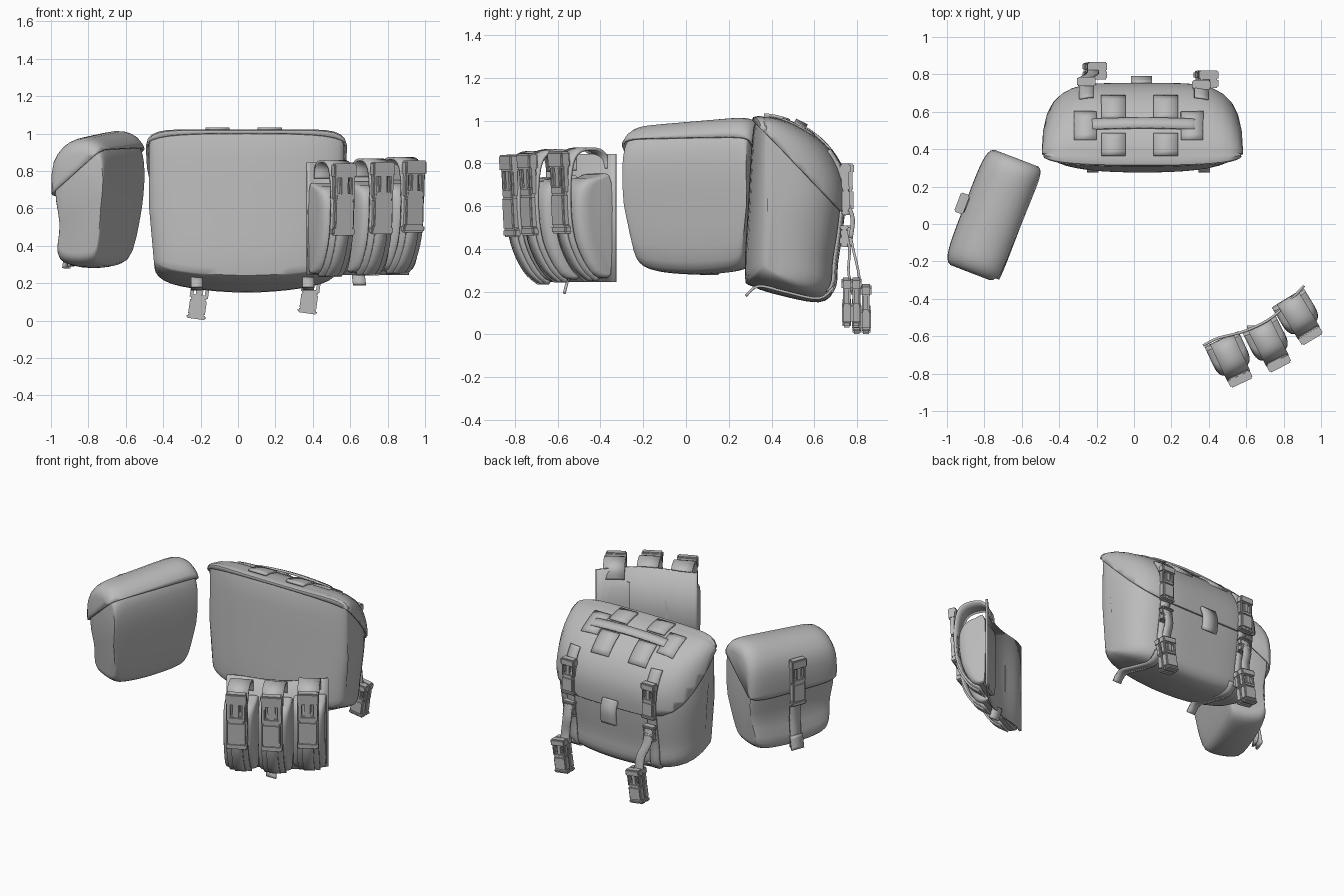
import bpy, bmesh, math
from mathutils import Vector, Matrix
from mathutils.bvhtree import BVHTree

cube = bpy.data.objects.get("Cube")
if cube:
    bpy.data.objects.remove(cube)

canvas = bpy.data.materials.new("canvas_grey")
canvas.use_nodes = True
GREY = (0.5, 0.5, 0.5, 1)
canvas.diffuse_color = GREY
canvas.node_tree.nodes["Principled BSDF"].inputs["Base Color"].default_value = GREY


def finish(name, bm, thick=0, angle=40):
    """Turn a bmesh into a smooth shaded object."""
    mesh = bpy.data.meshes.new(name)
    bm.to_mesh(mesh)
    bm.free()
    mesh.materials.append(canvas)
    ob = bpy.data.objects.new(name, mesh)
    bpy.context.collection.objects.link(ob)
    if thick:
        mod = ob.modifiers.new("thickness", 'SOLIDIFY')
        mod.thickness = thick
        mod.offset = 0
    bpy.ops.object.select_all(action='DESELECT')
    ob.select_set(True)
    bpy.context.view_layer.objects.active = ob
    bpy.ops.object.shade_smooth_by_angle(angle=math.radians(angle))


def frame(x, y, degrees, z=0):
    """Local x runs across, local y points outward at the given heading."""
    a = math.radians(degrees)
    across, out = (math.sin(a), -math.cos(a)), (math.cos(a), math.sin(a))
    return Matrix(((across[0], out[0], 0, x), (across[1], out[1], 0, y),
                   (0, 0, 1, z), (0, 0, 0, 1)))


def curve(pts, steps=3, closed=False):
    """Catmull-Rom curve through the points."""
    pts = [Vector(p) for p in pts]
    n = len(pts)
    pick = (lambda i: pts[i % n]) if closed else (lambda i: pts[min(max(i, 0), n - 1)])
    result = []
    for i in range(n if closed else n - 1):
        a, b, c, d = (pick(i + k) for k in (-1, 0, 1, 2))
        for s in range(steps):
            t = s / steps
            result.append(0.5 * (2 * b + (c - a) * t + (2 * a - 5 * b + 4 * c - d) * t * t
                                 + (3 * b - a - 3 * c + d) * t ** 3))
    return result if closed else result + [pts[-1]]


def bag(name, profile, half, place, anchor, mid, depth_floor, height_floor=0.84,
        bow=0, lift=0, drop=0, taper=0, grow=0, cut=None):
    """Loft a side profile across the width, rounding both ends.
    bow sets the near face back at the ends, lift raises the base there,
    drop lowers the top toward the first end, taper narrows the base."""
    bm = bmesh.new()
    ring_pts = curve(profile, 3, True)
    rings, n = [], 10
    for i in range(-n, n + 1):
        t = math.sin(i / n * math.pi / 2)
        sy = depth_floor + (1 - depth_floor) * max(0, 1 - abs(t) ** 5) ** 0.5
        sz = height_floor + (1 - height_floor) * max(0, 1 - abs(t) ** 10) ** 0.5
        ring = []
        for p in ring_pts:
            below, above = max(0, mid - p.y), max(0, p.y - mid)
            x = t * half * (1 - taper * below)
            y = anchor + (p.x - anchor) * sy + bow * t * t * max(0, anchor - p.x)
            z = mid + (p.y - mid) * sz + lift * t * t * below - drop * (1 - t) / 2 * above
            ring.append(bm.verts.new((x, y, z)))
        rings.append(ring)
    m = len(ring_pts)
    for a, b in zip(rings, rings[1:]):
        for j in range(m):
            bm.faces.new((a[j], a[(j + 1) % m], b[(j + 1) % m], b[j]))
    for end in (rings[0], rings[-1]):
        bm.faces.new(end)
    bmesh.ops.recalc_face_normals(bm, faces=bm.faces)
    bm.normal_update()
    if grow:
        for v, normal in [(v, v.normal.copy()) for v in bm.verts]:
            v.co += normal * grow
    if cut:
        (y1, z1), (y2, z2) = cut
        bmesh.ops.bisect_plane(bm, geom=bm.verts[:] + bm.edges[:] + bm.faces[:],
                               plane_co=(0, y1, z1), plane_no=(0, z1 - z2, y2 - y1),
                               clear_inner=True)
    bm.transform(place)
    tree = BVHTree.FromBMesh(bm)
    finish(name, bm, 0.012 if cut else 0)
    return tree


def ribbon(name, pts, across, width, thick=0.012, place=Matrix(), drape=None):
    """Flat webbing along a path; drape = (surface, direction) lays it on a surface."""
    bm = bmesh.new()
    rows = []
    for p in curve(pts, 4):
        row = [place @ (p + Vector(across) * width * s / 2) for s in (-1, 0, 1)]
        if drape:
            d = Vector(drape[1])
            hits = [drape[0].ray_cast(q - d * 3, d)[0] for q in row]
            if None in hits:
                continue
            row = [q - d * thick for q in hits]
        rows.append([bm.verts.new(q) for q in row])
    for a, b in zip(rows, rows[1:]):
        for j in (0, 1):
            bm.faces.new((a[j], a[j + 1], b[j + 1], b[j]))
    bmesh.ops.recalc_face_normals(bm, faces=bm.faces)
    finish(name, bm, thick)


def buckle(name, place, height, width):
    """Side release buckle: strap bar, three prongs, socket and ridge."""
    bm = bmesh.new()
    parts = [(0, 0.4, 1, 0.2, 0.05), (0, 0.2, 0.36, 0.3, 0.03), (0, -0.22, 0.86, 0.4, 0.045),
             (0, -0.46, 1, 0.1, 0.04), (0, 0.02, 0.8, 0.12, 0.04)]
    parts += [(s * 0.38, 0.16, 0.18, 0.36, 0.035) for s in (-1, 1)]
    for x, z, w, h, d in parts:
        m = Matrix.Translation((x * width, 0, z * height)) @ Matrix.Diagonal(
            (w * width, d, h * height, 1))
        bmesh.ops.create_cube(bm, size=1, matrix=m)
    bmesh.ops.bevel(bm, geom=bm.edges[:], offset=0.007, segments=2, affect='EDGES')
    bm.transform(place)
    finish(name, bm)


X, Y, Z = (1, 0, 0), (0, 1, 0), (0, 0, 1)

# Backpack body and lid
pack = frame(0.045, 0, 90)
pack_profile = [(0.315, 0.965), (0.36, 1.0), (0.47, 0.98), (0.6, 0.91), (0.69, 0.81),
                (0.735, 0.68), (0.725, 0.5), (0.70, 0.32), (0.69, 0.2), (0.62, 0.15),
                (0.45, 0.18), (0.31, 0.225), (0.275, 0.28), (0.29, 0.6)]
pack_shape = dict(half=0.52, place=pack, anchor=0.37, mid=0.6, depth_floor=0.22,
                  bow=0.35, lift=0.14, taper=0.12)
body = bag("backpack_body", pack_profile, **pack_shape)
lid = bag("backpack_lid", pack_profile, grow=0.012, cut=((0.33, 0.985), (0.74, 0.56)), **pack_shape)

# Webbing and carry handle on the lid
down, forward = (0, 0, -1), (0, -1, 0)
for side, x in (("right", -0.11), ("left", 0.17)):
    for row, y in (("rear", 0.625), ("front", 0.425)):
        ribbon(f"lid_webbing_{row}_{side}", [(x, y - 0.06, 0), (x, y + 0.06, 0)], X, 0.13,
               0.014, drape=(lid, down))
for side, x in (("right", -0.26), ("left", 0.31)):
    ribbon(f"handle_patch_{side}", [(x, 0.45, 0), (x, 0.6, 0)], X, 0.12, 0.01, drape=(lid, down))
ribbon("carry_handle", [(-0.23, 0.53, 0.965), (-0.18, 0.535, 0.98), (0.05, 0.54, 0.99),
                        (0.28, 0.535, 0.98), (0.33, 0.53, 0.965)], (0, 0.9, -0.45), 0.06, 0.014)
ribbon("lid_tab", [(0.04, 0.755, 0.61), (0.04, 0.78, 0.54), (0.04, 0.77, 0.45)], X, 0.11, 0.02)

# Closing straps with buckles and hanging strap ends
for side, x, end_x, hang in (("right", -0.255, -0.22, 0.82), ("left", 0.36, 0.375, 0.775)):
    ribbon(f"lid_strap_{side}", [(x, 0, z) for z in (0.86, 0.78, 0.7, 0.6)], X, 0.075,
           0.014, drape=(lid, forward))
    ribbon(f"lower_strap_{side}", [(x, 0, z) for z in (0.58, 0.45, 0.33, 0.2)], X, 0.06,
           drape=(body, forward))
    near = 0.762 if x < 0 else 0.745
    buckle(f"lid_buckle_{side}", frame(x, near, 90, 0.68), 0.24, 0.1)
    buckle(f"strap_adjuster_{side}", frame(x, near - 0.005, 90, 0.46), 0.1, 0.09)
    ribbon(f"hanging_strap_{side}", [(x, near, 0.5), (x, near + 0.02, 0.4),
                                     (end_x, hang - 0.015, 0.3), (end_x, hang, 0.2)], X, 0.06)
    tilt = Matrix.Rotation(math.radians(8), 4, 'Y')
    for piece, dy in (("front", -0.022), ("rear", 0.022)):
        buckle(f"hanging_buckle_{piece}_{side}",
               frame(end_x + 0.01, hang + dy, 90, 0.12 if x < 0 else 0.15) @ tilt, 0.22, 0.105)
    ribbon(f"base_strap_{side}", [(end_x, 0.28, 0.18), (end_x, 0.34, 0.226), (end_x, 0.46, 0.2),
                                  (end_x, 0.62, 0.168), (end_x, 0.69, 0.22)], X, 0.06)

# Side pouch with lid, strap and buckle
pouch = frame(-0.75, 0.045, 159)
pouch_profile = [(-0.13, 0.95), (-0.05, 1.0), (0.06, 0.98), (0.135, 0.88), (0.145, 0.7),
                 (0.125, 0.5), (0.145, 0.34), (0.1, 0.29), (-0.03, 0.285), (-0.1, 0.34),
                 (-0.14, 0.6), (-0.155, 0.82)]
pouch_shape = dict(half=0.31, place=pouch, anchor=-0.1, mid=0.62, depth_floor=0.88,
                   lift=0.08, drop=0.13, taper=0.4)
bag("pouch_body", pouch_profile, **pouch_shape)
bag("pouch_lid", pouch_profile, grow=0.014, cut=((-0.15, 0.92), (0.15, 0.67)), **pouch_shape)
ribbon("pouch_strap", [(0, 0.16, 0.88), (0, 0.172, 0.72), (0, 0.15, 0.5), (0, 0.158, 0.36),
                       (0, 0.15, 0.29)], X, 0.075, 0.014, pouch)
buckle("pouch_buckle", pouch @ Matrix.Translation((0, 0.182, 0.74)), 0.31, 0.11)
ribbon("pouch_strap_end", [(0, 0.165, 0.37), (0, 0.18, 0.28)], X, 0.09, 0.014, pouch)

# Triple pouch: backing panel, three cells, bands and buckles
ribbon("triple_backing_panel", [(0.37, -0.65, 0.545), (0.45, -0.61, 0.545), (0.6, -0.57, 0.545),
                                (0.75, -0.49, 0.545), (0.91, -0.33, 0.545)], Z, 0.6, 0.014)
cell_profile = [(0, 0.7), (0.08, 0.72), (0.155, 0.69), (0.185, 0.6), (0.165, 0.42),
                (0.1, 0.28), (0.03, 0.25), (0, 0.3)]
band_path = [(0, 0, 0.76), (0, 0.01, 0.82), (0, 0.06, 0.85), (0, 0.15, 0.84),
             (0, 0.195, 0.77), (0, 0.207, 0.6), (0, 0.185, 0.43), (0, 0.12, 0.3),
             (0, 0.05, 0.24)]
for i, (x, y, heading) in enumerate([(0.47, -0.62, -65), (0.67, -0.54, -63), (0.825, -0.4, -59)]):
    place = frame(x, y, heading, 0.008 * i)
    bag(f"cell_body_{i + 1}", cell_profile, 0.1, place, 0, 0.52, 0.6, 0.94)
    ribbon(f"cell_band_{i + 1}", band_path, X, 0.135, 0.014, place)
    ribbon(f"cell_strap_{i + 1}", [(0, d + 0.014, z) for _, d, z in band_path[4:]], X, 0.07,
           0.014, place)
    lean = Matrix.Rotation(math.radians(-3), 4, 'X')
    buckle(f"cell_buckle_{i + 1}", place @ Matrix.Translation((0, 0.22, 0.65)) @ lean, 0.38, 0.13)
ribbon("triple_strap_end", [(0.64, -0.55, 0.27), (0.65, -0.57, 0.19)], X, 0.07, 0.014)
